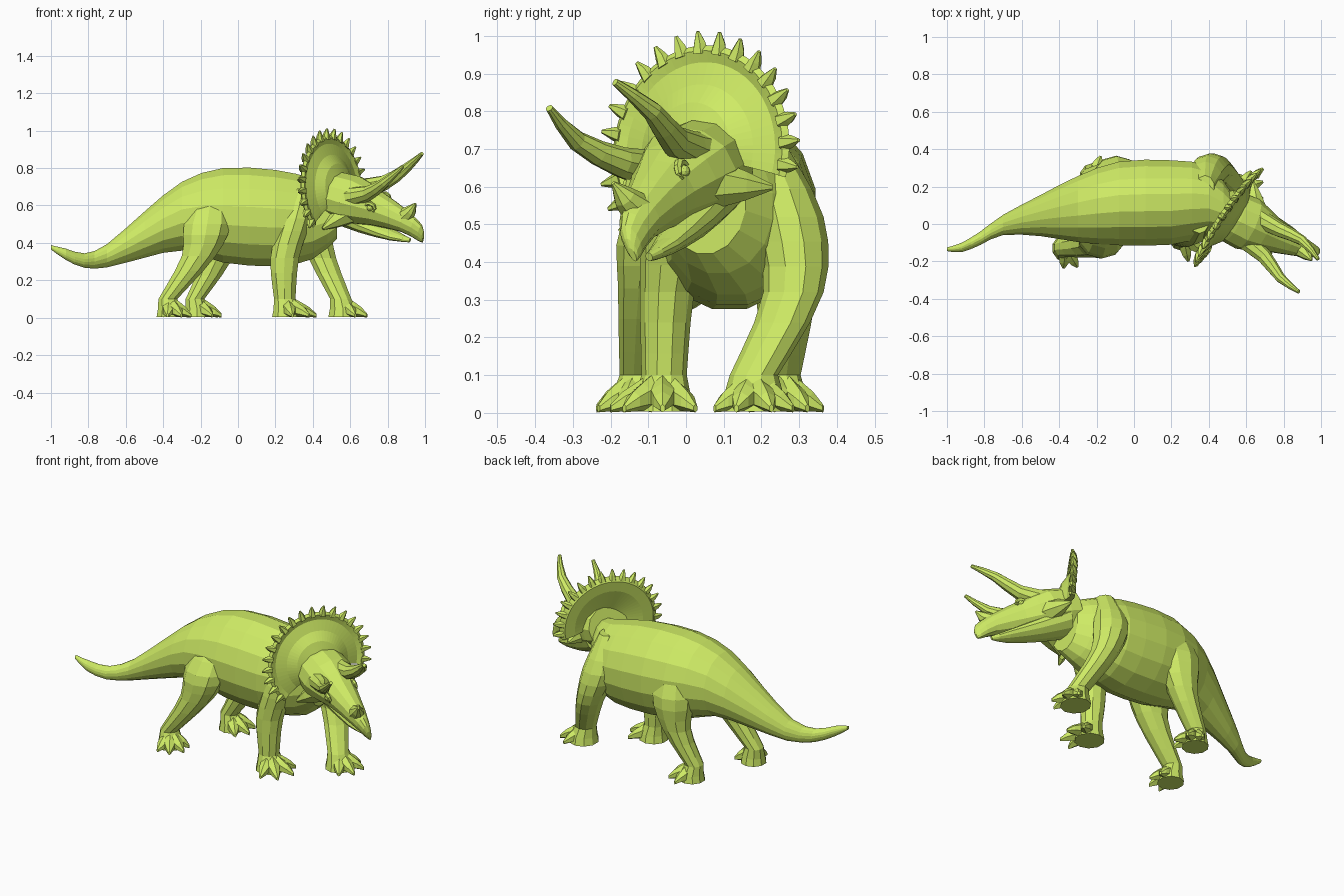
import bpy, bmesh
from math import sin, cos, pi, radians
from mathutils import Vector as V

if "Cube" in bpy.data.objects:
    bpy.data.objects.remove(bpy.data.objects["Cube"])

mat = bpy.data.materials.new("lime_green")
mat.diffuse_color = (0.62, 0.83, 0.13, 1)
mat.use_nodes = True
mat.node_tree.nodes["Principled BSDF"].inputs["Base Color"].default_value = mat.diffuse_color


def finish(name, bm):
    bmesh.ops.recalc_face_normals(bm, faces=bm.faces)
    me = bpy.data.meshes.new(name)
    bm.to_mesh(me)
    bm.free()
    me.materials.append(mat)
    ob = bpy.data.objects.new(name, me)
    bpy.context.collection.objects.link(ob)
    return ob


def smooth(keys, k=2):
    """Catmull-Rom curve through key tuples, k steps per span."""
    out, last = [], len(keys) - 1
    for i in range(last):
        p = [keys[min(max(i + j, 0), last)] for j in (-1, 0, 1, 2)]
        for t in [s / k for s in range(k)]:
            out.append([b + t / 2 * (c - a + t * (2 * a - 5 * b + 4 * c - d + t * (3 * b - 3 * c + d - a)))
                        for a, b, c, d in zip(*p)])
    return out + [list(keys[-1])]


def loft(bm, rings, n):
    """Skin elliptical rings given as (centre, half axis, half axis)."""
    loops = [[bm.verts.new(c + a * cos(2 * pi * (i + .5) / n) + b * sin(2 * pi * (i + .5) / n))
              for i in range(n)] for c, a, b in rings]
    for p, q in zip(loops, loops[1:]):
        for i in range(n):
            bm.faces.new((p[i], p[(i + 1) % n], q[(i + 1) % n], q[i]))
    bm.faces.new(loops[0])
    bm.faces.new(loops[-1])


def tube(bm, pts, radii, n=8):
    """Round tapering tube through points."""
    rings = []
    for i, p in enumerate(pts):
        t = (pts[min(i + 1, len(pts) - 1)] - pts[max(i - 1, 0)]).normalized()
        side = t.cross(V((0, 0, 1)) if abs(t.z) < .9 else V((1, 0, 0))).normalized()
        rings.append((p, side * radii[i], t.cross(side) * radii[i]))
    loft(bm, rings, n)


# body and tail: x, centre y, half width, top z, bottom z
body = [(-1, -.135, .01, .388, .365), (-.92, -.125, .026, .37, .308), (-.82, -.075, .037, .345, .266),
        (-.7, -.005, .055, .395, .268), (-.5, .045, .112, .57, .318), (-.3, .08, .18, .73, .355),
        (-.08, .11, .228, .805, .29), (.2, .115, .23, .795, .27), (.4, .12, .19, .75, .31), (.53, .05, .11, .71, .42)]
bm = bmesh.new()
loft(bm, [(V((x, y, (t + b) / 2)), V((0, w, 0)), V((0, 0, (t - b) / 2))) for x, y, w, t, b in smooth(body)], 16)
finish("body_and_tail", bm)


def leg(name, heading, toe, keys):
    """Leg from horizontal rings (x, y, z, half x, half y) down to the ankle, plus a splayed foot."""
    rings = smooth(keys, 3)
    x, y, _, rx, ry = rings[-1]
    h = radians(heading)
    foot = V((x + .012 * cos(h), y + .012 * sin(h), 0))
    for z, f in ((.045, 1.25), (.004, 1.38)):
        rings.append([foot.x, foot.y, z, rx * f, ry * f])
    bm = bmesh.new()
    loft(bm, [(V((x, y, z)), V((rx, 0, 0)), V((0, ry, 0))) for x, y, z, rx, ry in rings], 10)
    for ang in (-58, -20, 20, 58):
        a = radians(heading + ang)
        d, side = V((cos(a), sin(a), 0)), V((-sin(a), cos(a), 0))
        k = toe * (1 if abs(ang) < 30 else .9)
        loft(bm, [(foot + d * k * f + V((0, 0, z)), side * w, V((0, 0, z * .88)))
                  for f, z, w in ((.15, .06, .035), (.55, .042, .035), (.8, .03, .026), (1.05, .012, .007))], 6)
    finish(name, bm)


leg("front_right_leg", -20, .15, [(.35, .01, .69, .05, .06), (.31, -.02, .53, .085, .095),
                                  (.25, -.05, .32, .08, .072), (.25, -.058, .1, .06, .06)])
leg("front_left_leg", 0, .13, [(.38, .2, .72, .05, .06), (.39, .27, .52, .1, .095),
                               (.45, .285, .32, .078, .08), (.55, .18, .1, .06, .064)])
leg("rear_right_leg", -38, .115, [(-.14, .03, .7, .07, .06), (-.165, -.06, .5, .13, .112),
                                  (-.21, -.1, .33, .095, .08), (-.375, -.122, .1, .053, .054)])
leg("rear_left_leg", 12, .125, [(-.08, .2, .7, .07, .06), (-.09, .25, .5, .13, .112),
                                (-.12, .265, .3, .085, .078), (-.23, .25, .1, .053, .054)])

# head frame: forward, left, up
O = V((.52, .04, .66))
F, S, U = V((.863, -.375, -.338)), V((.481, .816, .322)), V((.155, -.44, .884))


def head(a, s, u):
    return O + F * a + S * s + U * u


# skull with beak, and lower jaw: forward, up, half width, half height
for name, keys in (
        ("skull", [(-.05, -.01, .13, .12), (.1, .005, .148, .133), (.26, .01, .094, .096),
                   (.43, 0, .055, .061), (.53, -.03, .025, .048), (.555, -.06, .008, .02)]),
        ("lower_jaw", [(.02, -.08, .1, .07), (.2, -.1, .075, .05), (.38, -.105, .045, .025), (.48, -.095, .01, .012)])):
    bm = bmesh.new()
    loft(bm, [(head(a, 0, u), S * w, U * h) for a, u, w, h in smooth(keys)], 12)
    finish(name, bm)

# nose horn
bm = bmesh.new()
tube(bm, [head(.42, 0, .02), head(.455, 0, .075), head(.475, 0, .125)], (.05, .032, .006))
finish("nose_horn", bm)

# paired horns, cheek spikes and eyes
for side, sg in (("left", 1), ("right", -1)):
    bm = bmesh.new()
    horn = smooth([(.09, .07, .04, .056), (.23, .087, .125, .041), (.33, .122, .24, .027), (.413, .107, .365, .01)])
    tube(bm, [head(a, sg * s, u) for a, s, u, r in horn], [p[3] for p in horn], 9)
    finish(side + "_brow_horn", bm)

    bm = bmesh.new()
    tube(bm, [head(.12 - .07 * t, sg * (.07 + .12 * t), -.04 - .08 * t) for t in (0, .55, 1)], (.07, .04, .008), 7)
    finish(side + "_cheek_spike", bm)

    bm = bmesh.new()
    bmesh.ops.create_icosphere(bm, subdivisions=2, radius=.017)
    bmesh.ops.translate(bm, verts=bm.verts, vec=head(.255, sg * .085, .045))
    finish(side + "_eye", bm)

    # eyelid ridge arching over the eye
    bm = bmesh.new()
    arc = [radians(d) for d in range(-30, 211, 40)]
    tube(bm, [head(.255 + .028 * cos(t), sg * .084, .045 + .026 * sin(t)) for t in arc],
         [.009 + .003 * sin(t) for t in arc], 6)
    finish(side + "_eyelid", bm)

# neck frill: profile of radius and forward offset swept around the frill axis
C = V((.5, .04, .69))
FS, FU, FN = V((.53, .80, .29)), V((-.22, -.19, .957)), V((.82, -.571, .075))
profile = [(.05, .07), (.13, .05), (.18, .018), (.24, .002), (.27, .012), (.285, 0),
           (.26, -.022), (.2, -.02), (.05, .02)]


def frill(ang, r, n):
    return C + FS * r * cos(ang) + FU * r * sin(ang) + FN * n


bm = bmesh.new()
count = 38
angles = [radians(-30 + 240 * i / count) for i in range(count + 1)]
loops = [[bm.verts.new(frill(a, r, n)) for r, n in profile] for a in angles]
m = len(profile)
for p, q in zip(loops, loops[1:]):
    for i in range(m):
        bm.faces.new((p[i], p[(i + 1) % m], q[(i + 1) % m], q[i]))
bm.faces.new(loops[0])
bm.faces.new(loops[-1])
finish("neck_frill", bm)

# frill rim spikes
bm = bmesh.new()
for a in angles[1::2]:
    tube(bm, [frill(a, .265, -.003), frill(a, .293, .001), frill(a, .322, .01)], (.024, .017, .005), 6)
finish("frill_spikes", bm)
